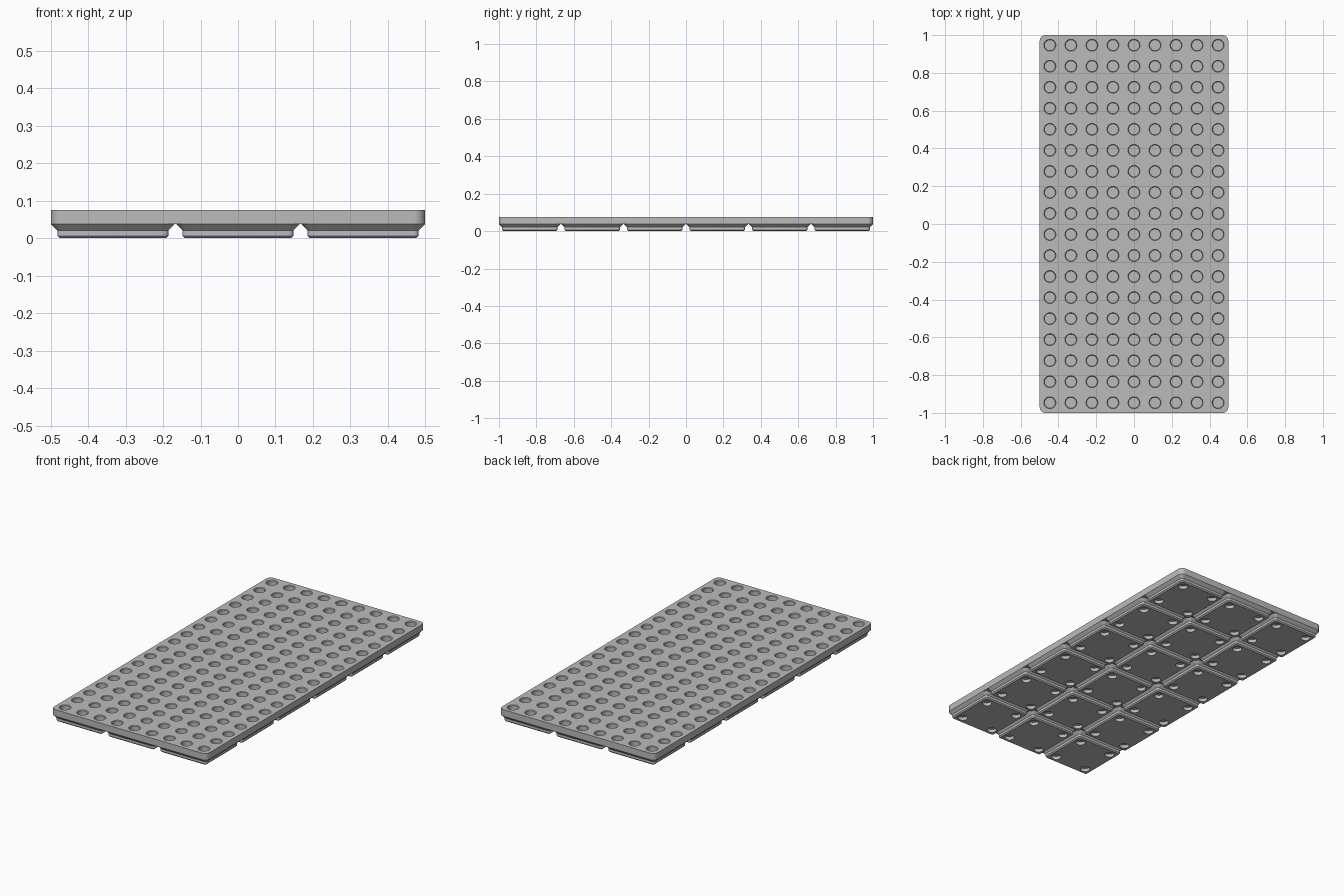
import bpy, bmesh
from math import sin, cos, pi

MM = 1 / 125.75            # sizes below are in millimetres
CELL, GAP = 42, 0.5
NX, NY = 3, 6
FOOT_H, TOTAL_H = 4.75, 9.5

if "Cube" in bpy.data.objects:
    bpy.data.objects.remove(bpy.data.objects["Cube"])

grey = bpy.data.materials.new("mid grey")
grey.use_nodes = True
colour = (0.5, 0.5, 0.5, 1)
grey.diffuse_color = colour
grey.node_tree.nodes["Principled BSDF"].inputs["Base Color"].default_value = colour


def rounded_rect(hx, hy, r, steps=8):
    """Outline of a rectangle with rounded corners, counter-clockwise."""
    points = []
    for i, (sx, sy) in enumerate([(1, 1), (-1, 1), (-1, -1), (1, -1)]):
        for k in range(steps + 1):
            a = (i + k / steps) * pi / 2
            points.append((sx * (hx - r) + r * cos(a), sy * (hy - r) + r * sin(a)))
    return points


def circle(x, y, r, sides=32):
    return [(x + r * cos(2 * pi * k / sides), y + r * sin(2 * pi * k / sides))
            for k in range(sides)]


def loft(bm, sections):
    """Closed solid through (outline, height) sections, bottom to top."""
    rings = [[bm.verts.new((x * MM, y * MM, z * MM)) for x, y in outline]
             for outline, z in sections]
    bm.faces.new(rings[0][::-1])
    bm.faces.new(rings[-1])
    for low, high in zip(rings, rings[1:]):
        for k in range(len(low)):
            j = (k + 1) % len(low)
            bm.faces.new((low[k], low[j], high[j], high[k]))


def make_object(name, solids):
    bm = bmesh.new()
    for sections in solids:
        loft(bm, sections)
    mesh = bpy.data.meshes.new(name)
    bm.to_mesh(mesh)
    bm.free()
    mesh.materials.append(grey)
    obj = bpy.data.objects.new(name, mesh)
    bpy.context.collection.objects.link(obj)
    return obj


def select(obj):
    bpy.ops.object.select_all(action='DESELECT')
    obj.select_set(True)
    bpy.context.view_layer.objects.active = obj


def cut(obj, cutter):
    """Subtract the cutter, remove it and shade the result."""
    cutter.hide_render = True
    mod = obj.modifiers.new("holes", 'BOOLEAN')
    mod.operation = 'DIFFERENCE'
    mod.solver = 'EXACT'
    mod.object = cutter
    select(obj)
    bpy.ops.object.modifier_apply(modifier=mod.name)
    bpy.data.objects.remove(cutter)
    bpy.ops.object.shade_smooth_by_angle(angle=pi / 6)


# Top slab with a regular grid of chamfered round pockets
half_x, half_y = (NX * CELL - GAP) / 2, (NY * CELL - GAP) / 2
outline = rounded_rect(half_x, half_y, 3.75)
slab = make_object("top_slab", [[(outline, FOOT_H), (outline, TOTAL_H)]])

PITCH, POCKET_R, CHAMFER, DEPTH = CELL / 3, 3.6, 0.4, 4
pockets = []
for i in range(NX * 3):
    for j in range(NY * 3):
        x = (i - (NX * 3 - 1) / 2) * PITCH
        y = (j - (NY * 3 - 1) / 2) * PITCH
        rim = circle(x, y, POCKET_R + CHAMFER)
        bore = circle(x, y, POCKET_R)
        pockets.append([(bore, TOTAL_H - DEPTH), (bore, TOTAL_H - CHAMFER),
                        (rim, TOTAL_H), (rim, TOTAL_H + 1)])
cut(slab, make_object("pocket_cutter", pockets))

# One stepped foot with four magnet holes, repeated over the grid
profile = [(17.8, 0.8, 0), (18.6, 1.6, 0.8), (18.6, 1.6, 2.6), (20.75, 3.75, FOOT_H)]
foot = make_object("feet", [[(rounded_rect(h, h, r), z) for h, r, z in profile]])
magnets = [[(circle(x, y, 3.25), -1), (circle(x, y, 3.25), 2.4)]
           for x in (-13, 13) for y in (-13, 13)]
cut(foot, make_object("magnet_cutter", magnets))

for axis, count in enumerate((NX, NY)):
    array = foot.modifiers.new("repeat", 'ARRAY')
    array.count = count
    array.use_relative_offset = False
    array.use_constant_offset = True
    offset = [0, 0, 0]
    offset[axis] = CELL * MM
    array.constant_offset_displace = offset
    foot.location[axis] = -(count - 1) / 2 * CELL * MM
